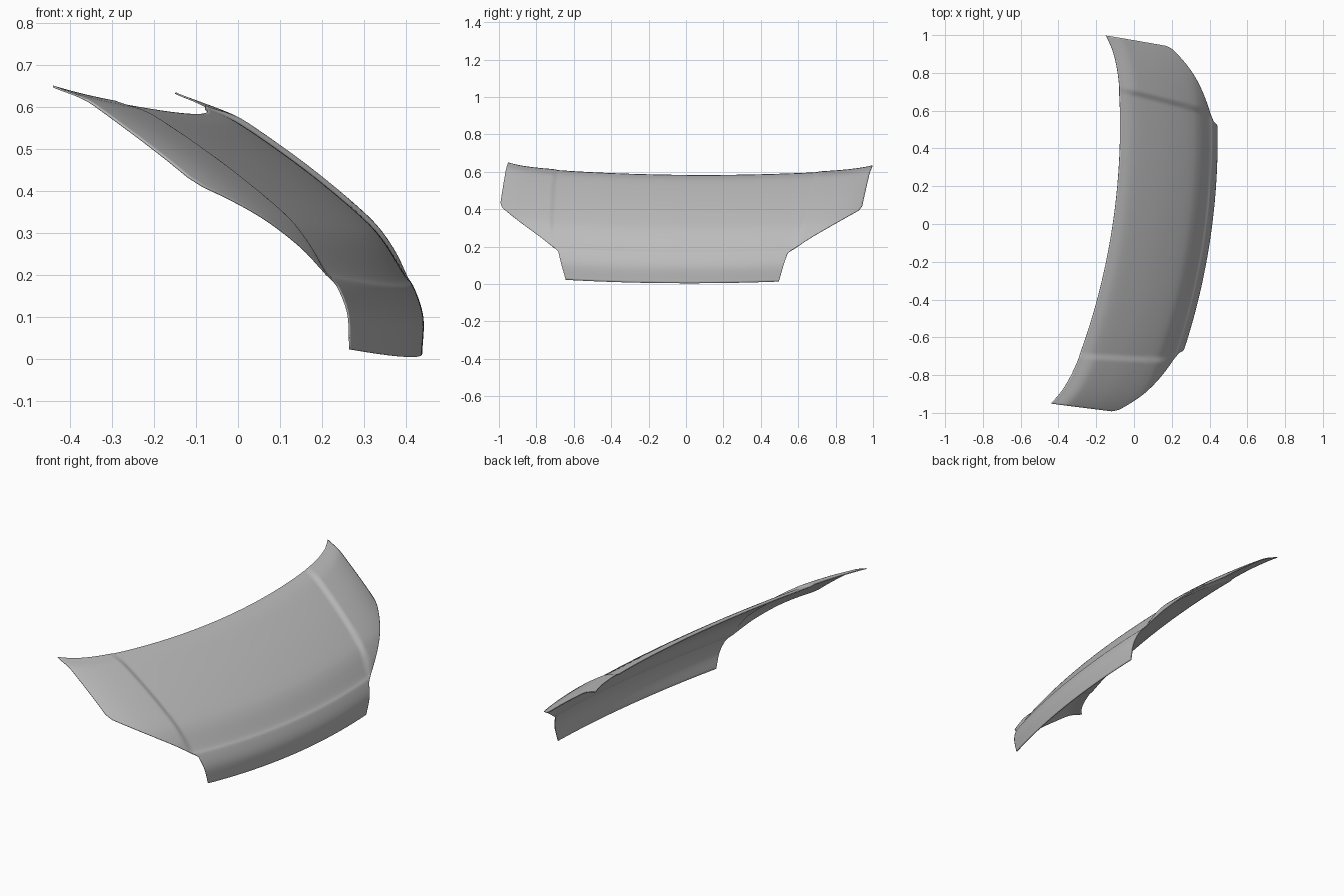
import bpy, bmesh
from math import radians
from mathutils import Vector

if "Cube" in bpy.data.objects:
    bpy.data.objects.remove(bpy.data.objects["Cube"])

# Centreline from lower nose edge to rear edge: (forward, height)
PROFILE = [(.407, .004), (.410, .09), (.388, .16), (.366, .19), (.315, .27),
           (.265, .325), (.164, .41), (.063, .485), (-.04, .553), (-.11, .583)]
# Half width by centreline height
WIDTH = [(.004, .576), (.155, .62), (.17, .64), (.19, .68), (.355, .965),
         (.375, .978), (.583, .985)]
STEPS, COLS = 8, 220


def spline(points, steps):
    """Smooth curve through the points."""
    pts = [Vector(p) for p in points]
    pts = [pts[0] * 2 - pts[1]] + pts + [pts[-1] * 2 - pts[-2]]
    out = []
    for a, b, c, d in zip(pts, pts[1:], pts[2:], pts[3:]):
        for i in range(steps):
            t = i / steps
            out.append(b + (c - a) * t / 2 + (a * 2 - b * 5 + c * 4 - d) * t * t / 2
                       + (b * 3 - a - c * 3 + d) * t ** 3 / 2)
    return out + [pts[-2]]


def half_width(h):
    for (h0, w0), (h1, w1) in zip(WIDTH, WIDTH[1:]):
        if h <= h1:
            return w0 + (w1 - w0) * (h - h0) / (h1 - h0)
    return WIDTH[-1][1]


def smoothstep(a, b, x):
    t = min(max((x - a) / (b - a), 0), 1)
    return t * t * (3 - 2 * t)


def panel_point(u, h, v):
    """Crowned panel with a pressed step beside each wing and swept rear tips."""
    t, a = h / .583, abs(v)
    crease = .63 + .08 * t
    step = .012 * smoothstep(crease - .02, crease + .02, a) * smoothstep(.25, .4, t)
    step *= 1 - .6 * smoothstep(.93, 1, t)
    x = u - .14 * a * a - .06 * a ** 10 + .6 * step
    z = h + .04 * a * a + .02 * a ** 12 * t ** 6 - .008 * v + .8 * step
    return x, v, z


# Hood panel skin
bm = bmesh.new()
rows = []
for u, h in spline(PROFILE, STEPS):
    w = half_width(h)
    rows.append([bm.verts.new(panel_point(u, h, w * (2 * i / COLS - 1)))
                 for i in range(COLS + 1)])
for low, high in zip(rows, rows[1:]):
    for i in range(COLS):
        bm.faces.new((low[i], low[i + 1], high[i + 1], high[i]))
mesh = bpy.data.meshes.new("hood_panel")
bm.to_mesh(mesh)
bm.free()
hood = bpy.data.objects.new("hood_panel", mesh)
bpy.context.collection.objects.link(hood)
hood.rotation_euler.z = radians(-8.5)
hood.location = (-.003, -.02, 0)

# Thin sheet metal
sheet = hood.modifiers.new("sheet_thickness", 'SOLIDIFY')
sheet.thickness = .004
sheet.offset = -1

# Grey paint
paint = bpy.data.materials.new("grey_paint")
paint.use_nodes = True
grey = (.5, .5, .5, 1)
paint.diffuse_color = grey
paint.node_tree.nodes["Principled BSDF"].inputs["Base Color"].default_value = grey
mesh.materials.append(paint)

bpy.context.view_layer.objects.active = hood
hood.select_set(True)
bpy.ops.object.shade_smooth_by_angle(angle=radians(40))
